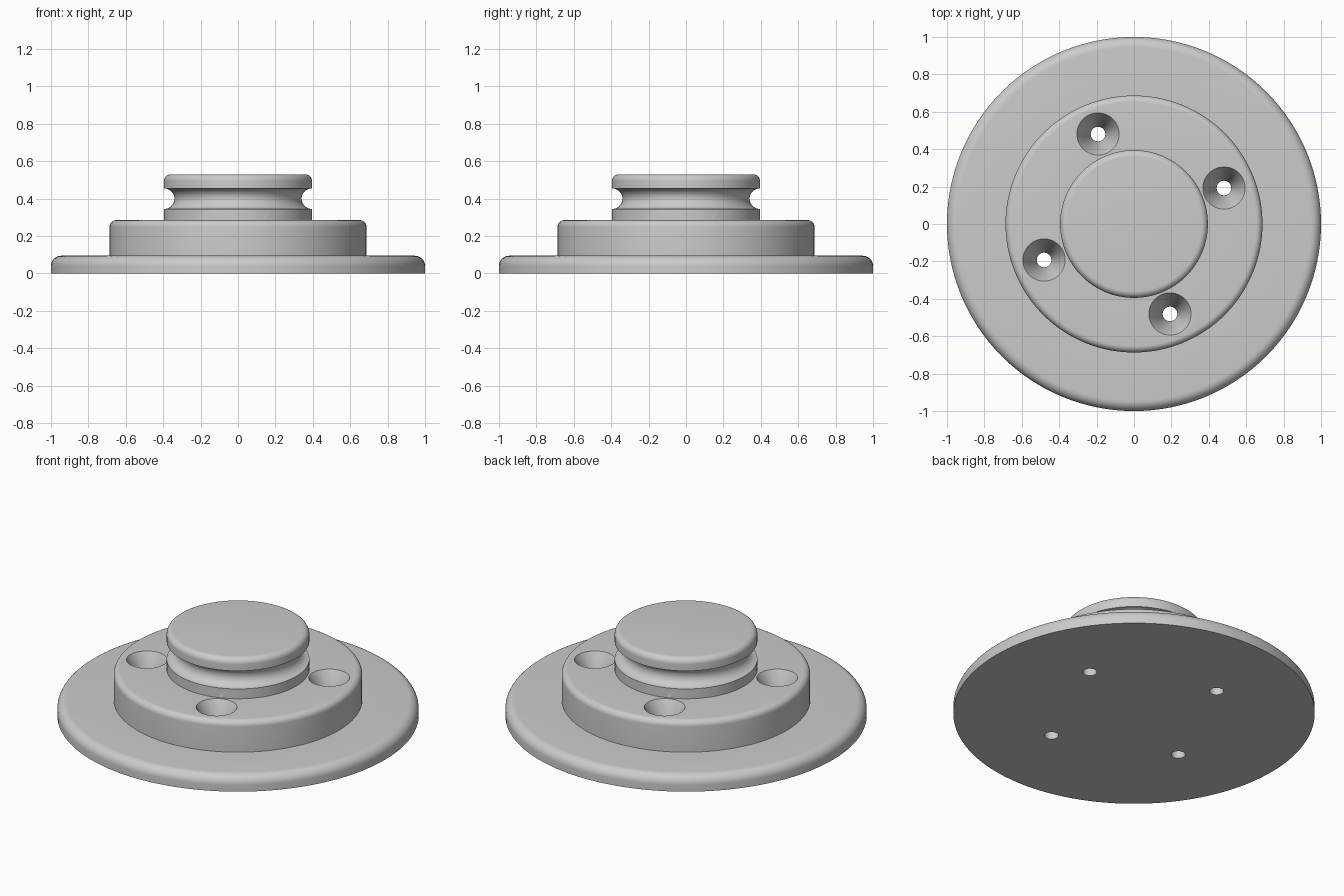
import bpy, bmesh, math
from mathutils import Matrix

cube = bpy.data.objects.get("Cube")
if cube:
    bpy.data.objects.remove(cube, do_unlink=True)

# Plain grey finish
grey = bpy.data.materials.new("plain_grey")
grey.use_nodes = True
colour = (0.6, 0.6, 0.6, 1)
grey.diffuse_color = colour
grey.node_tree.nodes["Principled BSDF"].inputs["Base Color"].default_value = colour


def arc(cx, cz, r, start, end, steps):
    """Points along an arc in the profile plane, angles in degrees."""
    angles = [math.radians(start + (end - start) * i / steps) for i in range(steps + 1)]
    return [(cx + r * math.cos(a), cz + r * math.sin(a)) for a in angles]


def rounded_top(radius, z, fillet):
    return arc(radius - fillet, z - fillet, fillet, 0, 90, 8)


def lathe(name, profile, segments):
    """Closed solid of revolution; the profile starts and ends on the axis."""
    bm = bmesh.new()
    verts = [bm.verts.new((r, 0, z)) for r, z in profile]
    edges = [bm.edges.new(pair) for pair in zip(verts, verts[1:])]
    bmesh.ops.spin(bm, geom=verts + edges, cent=(0, 0, 0), axis=(0, 0, 1),
                   angle=math.tau, steps=segments)
    bmesh.ops.remove_doubles(bm, verts=bm.verts, dist=1e-5)
    bmesh.ops.recalc_face_normals(bm, faces=bm.faces)
    mesh = bpy.data.meshes.new(name)
    bm.to_mesh(mesh)
    bm.free()
    mesh.materials.append(grey)
    obj = bpy.data.objects.new(name, mesh)
    bpy.context.collection.objects.link(obj)
    return obj


# Stepped body: wide flange, raised hub and grooved knob
FLANGE_Z, HUB_Z, KNOB_Z = 0.095, 0.285, 0.53
KNOB_R = 0.395
profile = [(0, 0), (1, 0)]
profile += rounded_top(1, FLANGE_Z, 0.055)
profile += [(0.687, FLANGE_Z)] + rounded_top(0.687, HUB_Z, 0.035)
profile += [(KNOB_R, HUB_Z)]
profile += arc(KNOB_R, 0.4, 0.055, 270, 90, 20)
profile += rounded_top(KNOB_R, KNOB_Z, 0.035)
profile += [(0, KNOB_Z)]
body = lathe("flanged_knob", profile, 128)

# Countersunk screw holes around the hub
SINK_R, HOLE_R, SINK_DEPTH = 0.113, 0.039, 0.14
slope = (SINK_R - HOLE_R) / SINK_DEPTH
rise = 0.02
screw_profile = [(0, -0.1), (HOLE_R, -0.1), (HOLE_R, HUB_Z - SINK_DEPTH),
                 (SINK_R + slope * rise, HUB_Z + rise), (0, HUB_Z + rise)]
cutters = []
for i in range(4):
    cutter = lathe("screw_hole_cutter", screw_profile, 48)
    turn = Matrix.Rotation(math.radians(21.8 + 90 * i), 4, "Z")
    cutter.data.transform(turn @ Matrix.Translation((0.518, 0, 0)))
    cutter.hide_render = True
    cutters.append(cutter)
    cut = body.modifiers.new("screw_hole", "BOOLEAN")
    cut.operation = "DIFFERENCE"
    cut.solver = "EXACT"
    cut.object = cutter

# Bake the holes, remove the cutters and shade
bpy.context.view_layer.objects.active = body
body.select_set(True)
for modifier in list(body.modifiers):
    bpy.ops.object.modifier_apply(modifier=modifier.name)
for cutter in cutters:
    bpy.data.objects.remove(cutter, do_unlink=True)
bpy.ops.object.shade_smooth_by_angle(angle=math.radians(30))
